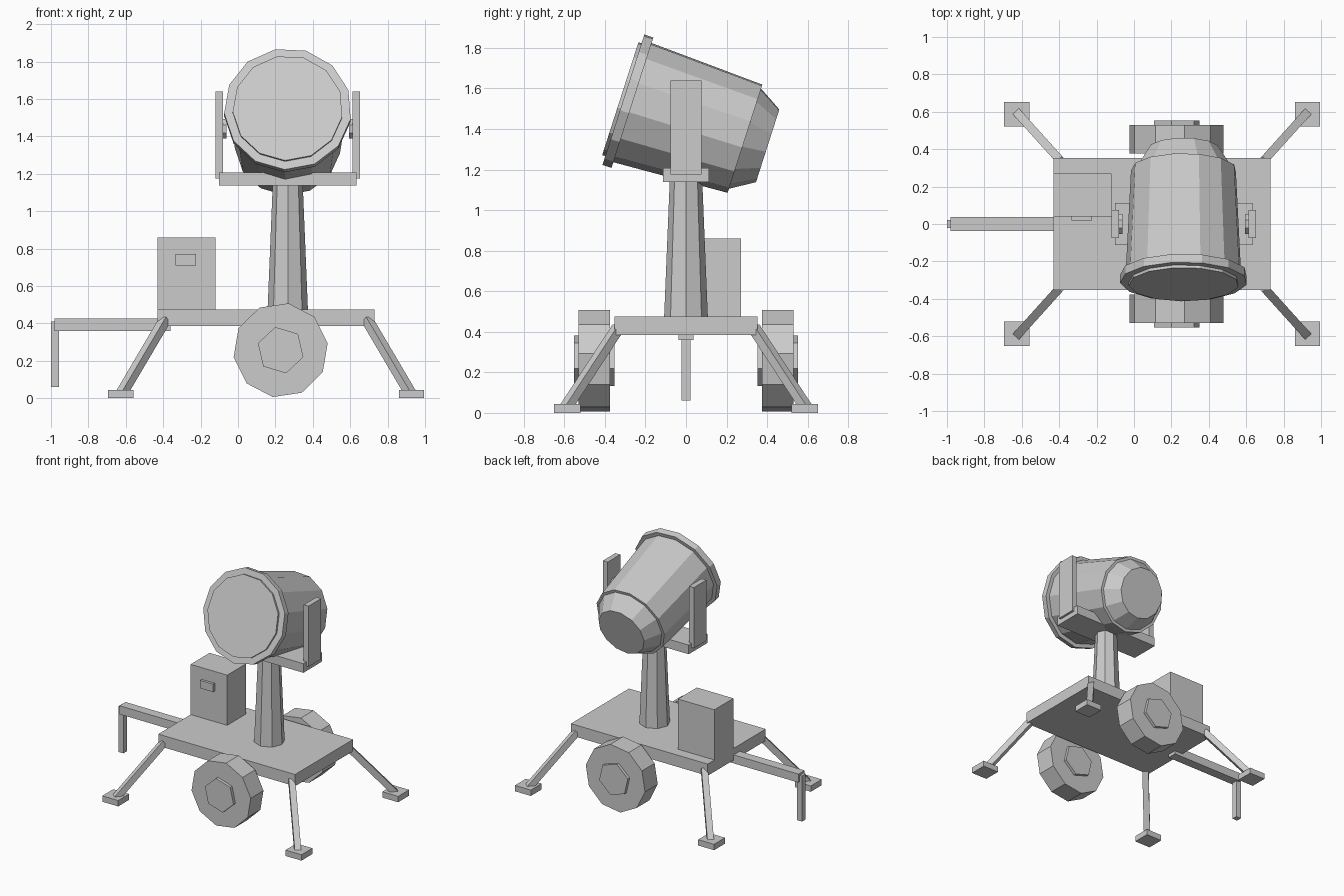
import bpy, bmesh, math
from mathutils import Matrix, Vector

cube = bpy.data.objects.get("Cube")
if cube:
    bpy.data.objects.remove(cube, do_unlink=True)

grey = bpy.data.materials.new("plain_grey")
grey.use_nodes = True
grey.diffuse_color = (0.6, 0.6, 0.6, 1)
grey.node_tree.nodes["Principled BSDF"].inputs["Base Color"].default_value = (0.6, 0.6, 0.6, 1)


def finish(name, bm):
    bmesh.ops.recalc_face_normals(bm, faces=bm.faces)
    mesh = bpy.data.meshes.new(name)
    bm.to_mesh(mesh)
    bm.free()
    mesh.materials.append(grey)
    obj = bpy.data.objects.new(name, mesh)
    bpy.context.collection.objects.link(obj)
    return obj


def box(name, x, y, z):
    """Box given by its (min, max) on each axis."""
    bm = bmesh.new()
    bmesh.ops.create_cube(bm, size=1)
    for v in bm.verts:
        v.co = [(a + b) / 2 + c * (b - a) for (a, b), c in zip((x, y, z), v.co)]
    return finish(name, bm)


def lathe(name, rings, sides, matrix, turn=0):
    """Closed faceted solid from (height, radius) rings along local z."""
    bm = bmesh.new()
    loops = []
    for h, r in rings:
        angles = [math.radians(turn) + math.tau * i / sides for i in range(sides)]
        loops.append([bm.verts.new((r * math.cos(a), r * math.sin(a), h)) for a in angles])
    for low, high in zip(loops, loops[1:]):
        for i in range(sides):
            j = (i + 1) % sides
            bm.faces.new((low[i], low[j], high[j], high[i]))
    bm.faces.new(loops[0])
    bm.faces.new(loops[-1])
    bm.transform(matrix)
    return finish(name, bm)


def rot(angle, axis):
    return Matrix.Rotation(math.radians(angle), 4, axis)


# Trailer deck, drawbar and its prop
box("deck", (-0.43, 0.73), (-0.352, 0.352), (0.385, 0.475))
box("drawbar", (-0.98, -0.36), (-0.037, 0.037), (0.36, 0.425))
box("drawbar_prop", (-1.0, -0.957), (-0.022, 0.022), (0.06, 0.41))

# Control cabinet with a handle on its front
box("cabinet", (-0.43, -0.12), (0.04, 0.27), (0.475, 0.86))
box("cabinet_handle", (-0.335, -0.225), (0.02, 0.045), (0.71, 0.77))

# Wheels with hubs on both sides
for side, label in ((-1, "front"), (1, "back")):
    place = Matrix.Translation((0.228, side * 0.453, 0.257)) @ rot(90, 'X')
    lathe(label + "_wheel", [(-0.077, 0.254), (0.077, 0.254)], 10, place, 8.4)
    lathe(label + "_hub", [(-0.1, 0.127), (0.1, 0.127)], 6, place, 43)

# Four outriggers: a sloping strut and a square foot
MID = 0.15
for sx, xl in ((-1, "right"), (1, "left")):
    for sy, yl in ((-1, "front"), (1, "back")):
        top = Vector((MID + sx * 0.54, sy * 0.335, 0.42))
        foot = Vector((MID + sx * 0.77, sy * 0.59, 0.03))
        run = foot - top
        place = Matrix.Translation(top) @ run.to_track_quat('Z', 'Y').to_matrix().to_4x4()
        lathe(f"{yl}_{xl}_strut", [(0, 0.032), (run.length, 0.032)], 4, place, 45)
        xs = sorted((MID + sx * 0.71, MID + sx * 0.845))
        ys = sorted((sy * 0.52, sy * 0.652))
        box(f"{yl}_{xl}_foot", xs, ys, (0, 0.045))

# Tapered column and the yoke
CX = 0.266
lathe("column", [(0.47, 0.108), (1.15, 0.08)], 8, Matrix.Translation((CX, 0, 0)))
box("yoke_base", (CX - 0.368, CX + 0.368), (-0.113, 0.113), (1.138, 1.208))
for side, label in ((-1, "right"), (1, "left")):
    xs = sorted((CX + side * 0.345, CX + side * 0.386))
    box(label + "_yoke_arm", xs, (-0.076, 0.076), (1.175, 1.64))
    place = Matrix.Translation((CX + side * 0.34, 0, 1.44)) @ rot(90, 'Y')
    lathe(label + "_pivot", [(-0.012, 0.057), (0.012, 0.057)], 8, place, 22.5)

# Lamp, tilted upward; local z runs out through the lens
lamp = Matrix.Translation((CX, -0.308, 1.547)) @ rot(72.2, 'X')
lathe("lamp_rim", [(-0.047, 0.341), (0, 0.341)], 13, lamp, 18)
lathe("lamp_lens", [(-0.02, 0.295), (0.016, 0.295)], 13, lamp, 18)
lathe("lamp_body", [(-0.63, 0.283), (-0.04, 0.312)], 13, lamp, 18)
lathe("lamp_back_cap", [(-0.747, 0.19), (-0.625, 0.265)], 13, lamp, 18)
